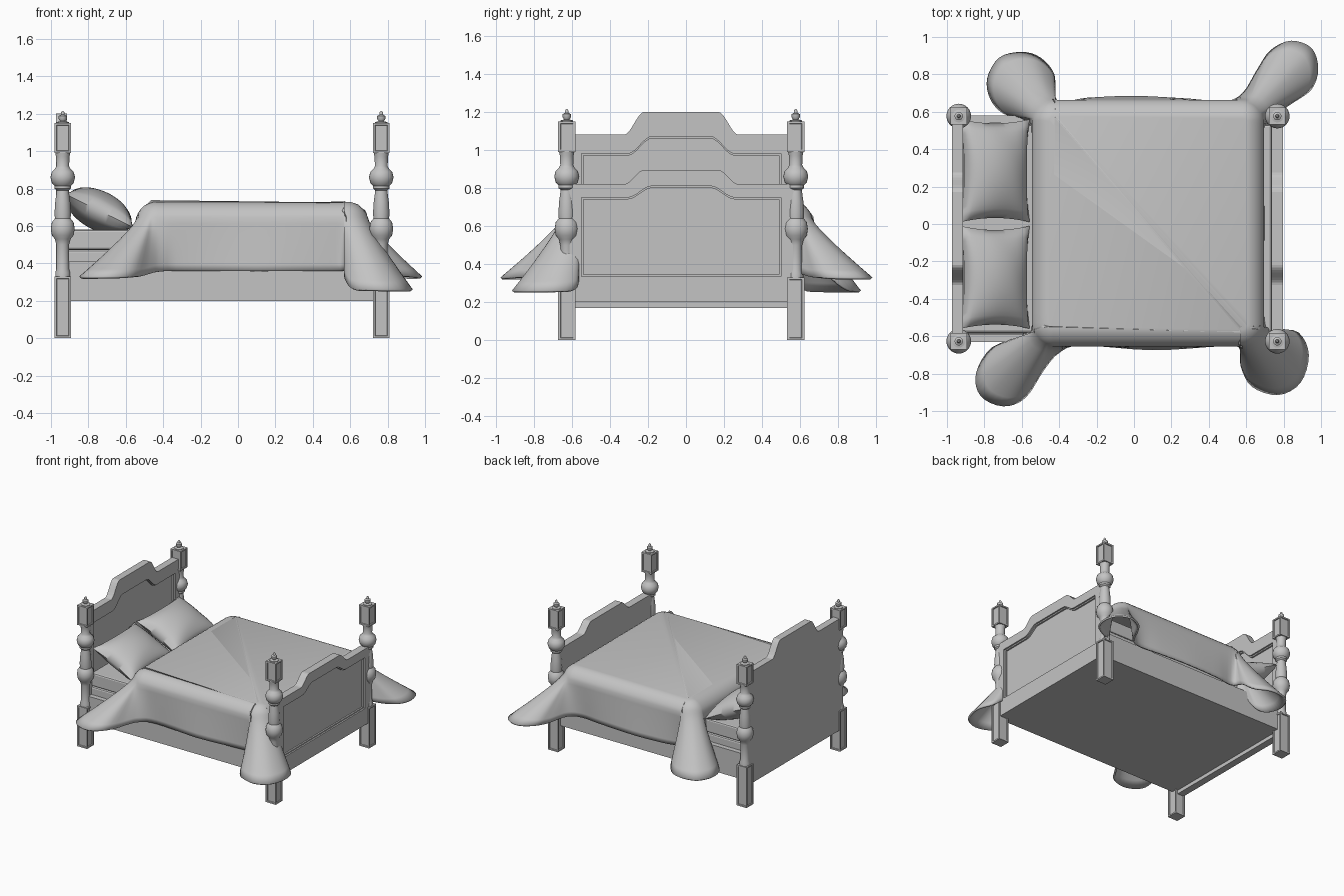
import bpy, bmesh, math
from mathutils import Vector

if "Cube" in bpy.data.objects:
    bpy.data.objects.remove(bpy.data.objects["Cube"])

grey = bpy.data.materials.new("plain_grey")
grey.diffuse_color = (0.55, 0.55, 0.55, 1)
grey.use_nodes = True
grey.node_tree.nodes["Principled BSDF"].inputs["Base Color"].default_value = grey.diffuse_color
CY = -0.025                      # bed centre line in y


def finish(name, bm, angle=None):
    bmesh.ops.recalc_face_normals(bm, faces=bm.faces[:])
    me = bpy.data.meshes.new(name)
    bm.to_mesh(me)
    bm.free()
    me.materials.append(grey)
    if angle:
        me.shade_smooth()
        me.set_sharp_from_angle(angle=math.radians(angle))
    ob = bpy.data.objects.new(name, me)
    bpy.context.collection.objects.link(ob)
    return ob


def add_box(bm, lo, hi):
    r = bmesh.ops.create_cube(bm, size=1)
    for v in r["verts"]:
        v.co = [lo[i] if v.co[i] < 0 else hi[i] for i in range(3)]
    return list({f for v in r["verts"] for f in v.link_faces})


def loft(bm, rings, caps=True):
    loops = [[bm.verts.new(p) for p in ring] for ring in rings]
    n = len(loops[0])
    for a, b in zip(loops, loops[1:]):
        for i in range(n):
            bm.faces.new((a[i], a[(i + 1) % n], b[(i + 1) % n], b[i]))
    bm.faces.new(loops[0])
    if caps:
        bm.faces.new(loops[-1])


# Posts: panelled leg block, turned shaft, panelled top block and finial
SHAFT = [(.040, .32), (.040, .35), (.034, .37), (.034, .50), (.042, .53), (.058, .55),
         (.064, .585), (.058, .62), (.042, .64), (.044, .67), (.040, .73), (.032, .79),
         (.044, .80), (.044, .815), (.058, .83), (.066, .86), (.058, .89), (.042, .905),
         (.034, .92), (.036, .97), (.042, 1.0)]
FINIAL = [(.034, 1.14), (.034, 1.155), (.014, 1.16), (.022, 1.172), (.022, 1.188),
          (.010, 1.195), (.010, 1.205), (.004, 1.215)]


def post(name, x, y):
    bm = bmesh.new()
    for z0, z1, h in ((0, .33, .045), (.99, 1.15, .045)):
        faces = add_box(bm, (x - h, y - h, z0), (x + h, y + h, z1))
        bm.normal_update()
        sides = [f for f in faces if abs(f.normal.z) < .5]
        bmesh.ops.inset_individual(bm, faces=sides, thickness=.016)
        bmesh.ops.inset_individual(bm, faces=sides, thickness=.003, depth=-.007)
    for prof in (SHAFT, FINIAL):
        loft(bm, [[(x + r * math.cos(k * math.tau / 24), y + r * math.sin(k * math.tau / 24), z)
                   for k in range(24)] for r, z in prof])
    finish(name, bm, 35)


for xn, x in (("head", -.937), ("foot", .766)):
    for yn, y in (("left", CY + .602), ("right", CY - .602)):
        post(f"{xn}_post_{yn}", x, y)


# Head and foot boards: stepped outline with a recessed panel facing +x
def outline(x, half, z0, z_side, z_mid, y_mid, y_base):
    right = [(half, z0), (half, z_side)]
    for k in range(9):
        t = k / 8
        s = t * t * (3 - 2 * t)
        right.append((y_base + (y_mid - y_base) * t, z_side + (z_mid - z_side) * s))
    pts = right + [(-y, z) for y, z in reversed(right)]
    return [(x, CY + y, z) for y, z in pts]


def board(name, x0, x1, outer, inner, depth):
    bm = bmesh.new()
    step = (inner[0] - .01, inner[1] + .01, inner[2] - .01, inner[3] - .01) + inner[4:]
    loft(bm, [outline(x0, *outer), outline(x1, *outer), outline(x1, *inner),
              outline(x1 - depth * .5, *inner), outline(x1 - depth * .5, *step),
              outline(x1 - depth, *step)])
    finish(name, bm)


board("headboard", -.973, -.915, (.60, .17, 1.08, 1.20, .195, .30),
      (.525, .335, .98, 1.07, .155, .28), .025)
board("footboard", .735, .797, (.60, .20, .82, .895, .195, .30),
      (.525, .335, .75, .81, .155, .28), .025)

# Side rails, base, box spring and mattress
for name, lo, hi in (
        ("side_rail_left", (-.93, CY + .565, .20), (.76, CY + .605, .41)),
        ("side_rail_right", (-.93, CY - .605, .20), (.76, CY - .565, .41)),
        ("bed_base", (-.94, CY - .58, .20), (.75, CY + .58, .36)),
        ("box_spring", (-.92, CY - .56, .36), (.735, CY + .56, .47)),
        ("mattress", (-.92, CY - .555, .472), (.735, CY + .555, .58))):
    bm = bmesh.new()
    add_box(bm, lo, hi)
    ob = finish(name, bm)
    if name in ("box_spring", "mattress"):
        m = ob.modifiers.new("soft_edge", "BEVEL")
        m.width, m.segments = .012, 2


# Pillows: two puffed sheets with pinched corners, leaning on the headboard
def pillow(name, y):
    n = 20
    bm = bmesh.new()
    bmesh.ops.create_grid(bm, x_segments=n, y_segments=n, size=1)
    bmesh.ops.duplicate(bm, geom=bm.verts[:] + bm.edges[:] + bm.faces[:])
    bm.verts.ensure_lookup_table()
    half = len(bm.verts) // 2
    tilt = math.radians(26)
    for i, v in enumerate(bm.verts):
        u, w = v.co.x, v.co.y
        puff = max(0, (1 - u * u) * (1 - w * w)) ** .5
        wrinkle = 1 + .05 * math.sin(7 * u + 4 * w) * (u * u + w * w) * .5
        h = (.105 if i < half else -.105) * puff * wrinkle
        a = .205 * u * (1 - .10 * (1 - w * w))
        b = .275 * w * (1 - .08 * (1 - u * u))
        v.co = (-.742 + a * math.cos(tilt) + h * math.sin(tilt), y + b,
                .682 - a * math.sin(tilt) + h * math.cos(tilt))
    bmesh.ops.remove_doubles(bm, verts=bm.verts[:], dist=.0005)
    finish(name, bm, 60)


pillow("pillow_left", .285)
pillow("pillow_right", -.285)

# Bedspread: rounded top lofted down to a hem that flares into four corner lobes
HEM = [(.71, 0), (.69, .3), (.69, .45), (.73, .56), (.84, .64), (.95, .72), (.985, .83),
       (.95, .94), (.84, .98), (.73, .93), (.66, .83), (.58, .70), (.48, .655), (.3, .67),
       (0, .685), (-.25, .675), (-.41, .66), (-.425, .80), (-.50, .89), (-.60, .92),
       (-.72, .89), (-.785, .78), (-.77, .67), (-.70, .59), (-.57, .53), (-.55, .3),
       (-.55, 0), (-.55, -.35), (-.57, -.57), (-.76, -.66), (-.845, -.80), (-.82, -.92),
       (-.70, -.975), (-.58, -.93), (-.48, -.78), (-.40, -.69), (-.28, -.65), (.1, -.675),
       (.45, -.655), (.56, -.66), (.57, -.76), (.63, -.87), (.77, -.915), (.89, -.85),
       (.935, -.70), (.88, -.58), (.75, -.55), (.69, -.45), (.69, -.25)]
R, TOP = .12, .73
X0, X1, Y0, Y1 = -.55 + R, .70 - R, -.66 + R, .67 - R


def smooth_loop(pts, steps=4):
    p = [Vector(q) for q in pts]
    out = []
    for i in range(len(p)):
        a, b, c, d = (p[(i + k) % len(p)] for k in (-1, 0, 1, 2))
        for s in range(steps):
            t = s / steps
            out.append(.5 * (2 * b + (c - a) * t + (2 * a - 5 * b + 4 * c - d) * t * t
                             + (3 * b - a - 3 * c + d) * t ** 3))
    return out


hem = smooth_loop(HEM)
rings = []
core = [Vector((min(max(p.x, X0), X1), min(max(p.y, Y0), Y1))) for p in hem]
for k in range(1, 7):
    a = math.radians(12 * k)
    rings.append([(*(c + (p - c).normalized() * R * math.sin(a)), TOP - R * (1 - math.cos(a)))
                  for p, c in zip(hem, core)])
edge = rings[-1]
for k in range(1, 9):
    t = k / 8
    ring = []
    for p, c, e in zip(hem, core, edge):
        w = min(1, max(0, ((p - c).length - R) / .22))
        tip = .33 if p.x * p.y > 0 else .26
        z = .36 + (tip - .36) * w * w * (3 - 2 * w)
        xy = Vector(e[:2]).lerp(p, t ** 1.12)
        ring.append((xy.x, xy.y, e[2] + (z - e[2]) * t))
    rings.append(ring)
bm = bmesh.new()
loft(bm, rings, caps=False)
spread = finish("bedspread", bm, 60)
if spread.data.polygons[-1].normal.z < 0:      # keep the cloth facing outward
    spread.data.flip_normals()
m = spread.modifiers.new("cloth_thickness", "SOLIDIFY")
m.thickness, m.offset = .015, -1
